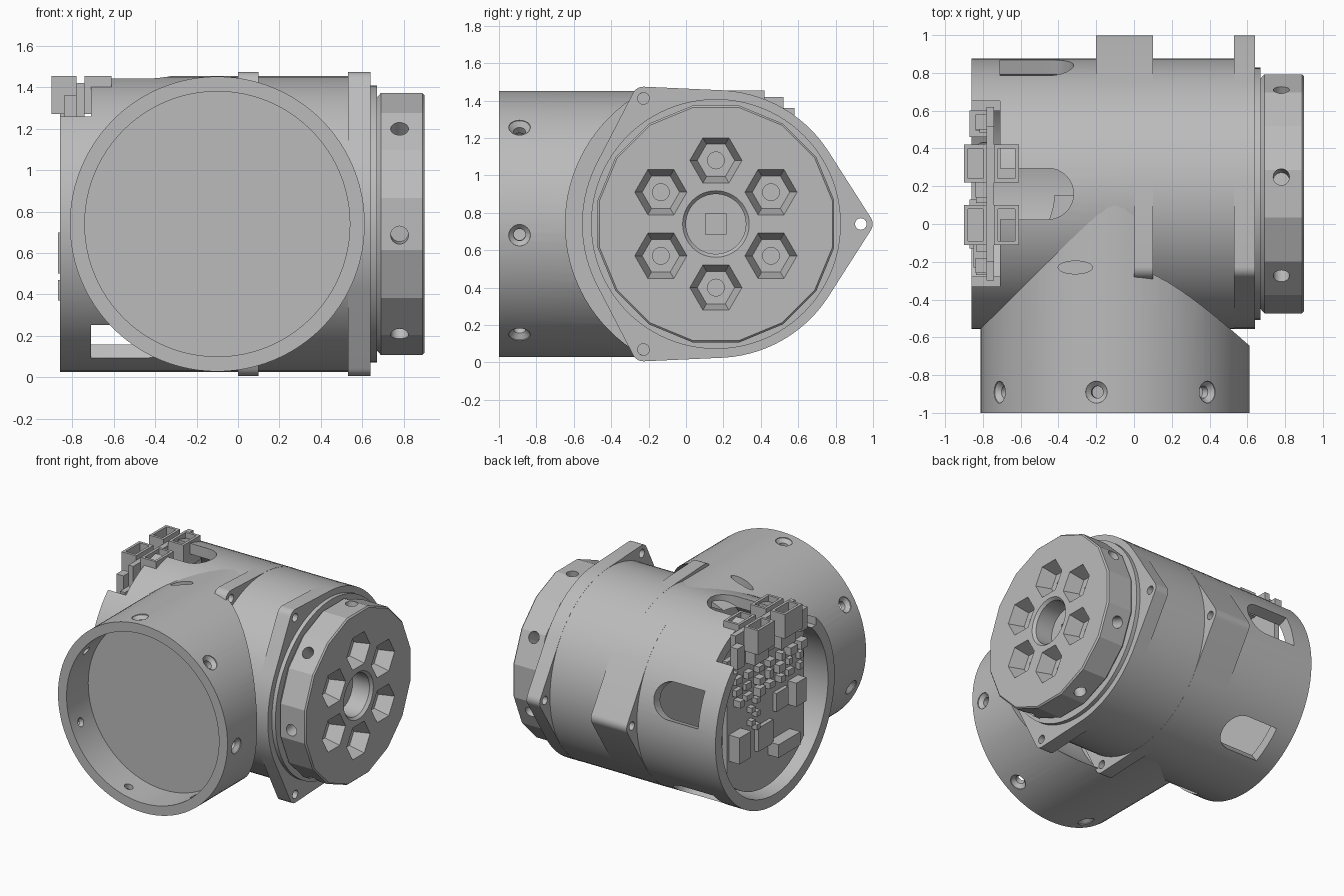
import bpy, bmesh, math, random
from mathutils import Matrix, Vector
from mathutils.geometry import convex_hull_2d

cube = bpy.data.objects.get("Cube")
if cube:
    bpy.data.objects.remove(cube, do_unlink=True)

CY, CZ, FX = 0.16, 0.74, -0.1      # main axis (y, z) and front tube axis x
R = 0.715
random.seed(4)

grey = bpy.data.materials.new("plain grey")
grey.use_nodes = True
COLOR = (0.5, 0.5, 0.5, 1)
grey.diffuse_color = COLOR
grey.node_tree.nodes["Principled BSDF"].inputs["Base Color"].default_value = COLOR


def ring(u, v, r, n=96, phase=0.0):
    return [(u + r * math.cos(phase + i * math.tau / n),
             v + r * math.sin(phase + i * math.tau / n)) for i in range(n)]


def rect(u0, u1, v0, v1):
    return [(u0, v0), (u1, v0), (u1, v1), (u0, v1)]


def loft(name, axis, *sections):
    """Closed solid through (position, outline) sections along an axis."""
    place = {"x": lambda p, u, v: (p, u, v),
             "y": lambda p, u, v: (u, p, v),
             "z": lambda p, u, v: (u, v, p)}[axis]
    bm = bmesh.new()
    loops = [[bm.verts.new(place(p, u, v)) for u, v in pts] for p, pts in sections]
    for a, b in zip(loops, loops[1:]):
        for i in range(len(a)):
            j = (i + 1) % len(a)
            bm.faces.new((a[i], a[j], b[j], b[i]))
    bm.faces.new(loops[0])
    bm.faces.new(loops[-1])
    bmesh.ops.recalc_face_normals(bm, faces=bm.faces)
    mesh = bpy.data.meshes.new(name)
    bm.to_mesh(mesh)
    bm.free()
    mesh.materials.append(grey)
    ob = bpy.data.objects.new(name, mesh)
    bpy.context.collection.objects.link(ob)
    return ob


def prism(name, axis, a, b, pts):
    return loft(name, axis, (a, pts), (b, pts))


def box(name, x0, x1, y0, y1, z0, z1):
    return prism(name, "z", z0, z1, rect(x0, x1, y0, y1))


def turn(ob, axis, angle, center):
    ob.data.transform(Matrix.Translation(center) @ Matrix.Rotation(angle, 4, axis))
    return ob


def cut(ob, *cutters, op="DIFFERENCE"):
    bpy.context.view_layer.objects.active = ob
    for c in cutters:
        m = ob.modifiers.new("cut", "BOOLEAN")
        m.operation, m.solver, m.object = op, "EXACT", c
        bpy.ops.object.modifier_apply(modifier=m.name)
        bpy.data.objects.remove(c, do_unlink=True)


def smooth(ob):
    bpy.ops.object.select_all(action="DESELECT")
    ob.select_set(True)
    bpy.context.view_layer.objects.active = ob
    bpy.ops.object.shade_smooth_by_angle(angle=math.radians(20))


def cavity():
    return prism("cutter", "x", -0.95, -0.2, ring(CY, CZ, 0.635))


# Main tube: hollow end, slots and a notch for the board
main_center = Vector((0, CY, CZ))
main_tube = prism("main_tube", "x", -0.86, 0.0, ring(CY, CZ, R))
cut(main_tube, cavity(), box("cutter", -0.95, -0.71, -0.33, 0.65, 1.2, 1.6))
slot = [(-0.71, -0.135)] + [(-0.455 + 0.135 * math.cos(t), 0.135 * math.sin(t))
        for t in [math.pi * (i / 16 - 0.5) for i in range(17)]] + [(-0.71, 0.135)]
for k in (0, 1, 2, 3):
    c = prism("cutter", "z", 0.45, 0.85, slot)
    cut(main_tube, turn(c, "X", -math.radians(72 * k), main_center))
smooth(main_tube)

# Front tube: recessed face, clearance beside the housing, countersunk screw holes
front_center = Vector((FX, -0.89, CZ))
front_tube = prism("front_tube", "y", -1, 0.15, ring(FX, CZ, 0.712))
cut(front_tube,
    prism("cutter", "y", -1.1, -0.74, ring(FX, CZ, 0.64)),
    prism("cutter", "x", 0.0, 1.0, ring(CY, CZ, 0.805)),
    cavity())
for k in range(7):
    c = loft("cutter", "z", (0.55, ring(0, 0, 0.032, 24)), (0.68, ring(0, 0, 0.032, 24)),
             (0.705, ring(0, 0, 0.058, 24)), (0.8, ring(0, 0, 0.058, 24)))
    cut(front_tube, turn(c, "Y", math.radians(-8 + k * 360 / 7), front_center))
# Narrow relief on the upper side
relief = loft("cutter", "z", (1.36, [(-0.31 + 2.7 * u, -0.23 + v) for u, v in ring(0, 0, 0.034, 32)]),
              (1.6, [(-0.31 + 2.7 * u, -0.23 + v) for u, v in ring(0, 0, 0.034, 32)]))
cut(front_tube, relief)
smooth(front_tube)

# Motor housing with two three-eared flanges
smooth(prism("motor_housing", "x", -0.01, 0.64, ring(CY, CZ, R)))
EARS = [(CY + 0.775 * math.cos(t), CZ + 0.775 * math.sin(t))
        for t in (0, math.tau / 3, -math.tau / 3)]


def flange(name, x0, x1, ears):
    pts = [p for e in ears for p in ring(*e, 0.063, 32)] + ring(CY, CZ, R + 0.001)
    hull = [pts[i] for i in convex_hull_2d([Vector(p) for p in pts])]
    ob = prism(name, "x", x0, x1, hull)
    cut(ob, *[prism("cutter", "x", x0 - 0.1, x1 + 0.1, ring(*e, 0.031, 24)) for e in ears])
    return ob


smooth(flange("outer_flange", 0.53, 0.64, EARS))
smooth(flange("inner_flange", 0.0, 0.1, EARS))
block = flange("rear_ear_block", -0.2, 0.0, EARS[:1])
cut(block, prism("cutter", "x", -0.3, 0.1, rect(-0.7, 0.5, 0, 1.5)))
smooth(block)

# Output hub: faceted drum with hexagonal pockets, bore and side holes
smooth(prism("hub_collar", "x", 0.63, 0.67, ring(CY, CZ, 0.668)))


def facet(r):
    return ring(CY, CZ, r, 16, math.pi / 16)


hub = loft("output_hub", "x", (0.66, facet(0.61)), (0.69, facet(0.645)),
           (0.89, facet(0.645)), (0.9, facet(0.635)))
for k in range(6):
    a = math.radians(90 + 60 * k)
    y, z = CY + 0.34 * math.cos(a), CZ + 0.34 * math.sin(a)
    cut(hub, loft("cutter", "x", (0.79, ring(y, z, 0.1, 6)), (0.91, ring(y, z, 0.143, 6))),
        prism("cutter", "x", 0.74, 0.8, ring(y, z, 0.045, 24)))
cut(hub, loft("cutter", "x", (0.74, ring(CY, CZ, 0.16, 48)), (0.88, ring(CY, CZ, 0.16, 48)),
              (0.91, ring(CY, CZ, 0.187, 48))),
    prism("cutter", "x", 0.69, 0.78, rect(CY - 0.055, CY + 0.055, CZ - 0.055, CZ + 0.055)))
for k in range(7):
    c = prism("cutter", "z", 0.5, 0.8, ring(0.78, 0, 0.043, 24))
    cut(hub, turn(c, "X", -math.radians(8 + k * 360 / 7), main_center))
smooth(hub)

# Circuit board: clipped disc with a tab at the top
BX = -0.78
board = prism("circuit_board", "x", BX, -0.74, ring(CY, CZ, 0.6, 64))
cut(board, box("cutter", -1, -0.5, CY + 0.46, 2, 0, 2), box("cutter", -1, -0.5, -2, CY - 0.46, 0, 2))
box("board_top", BX, -0.74, CY - 0.46, CY + 0.46, 1.0, 1.26)
box("board_tab", BX, -0.74, -0.2, 0.52, 1.25, 1.42)

# Open-topped sockets on both sides of the tab
for y0, y1 in ((-0.11, 0.1), (0.22, 0.42)):
    for x0, x1 in ((-0.9, BX), (-0.74, -0.61)):
        s = box("socket", x0, x1, y0, y1, 1.27, 1.455)
        cut(s, box("cutter", x0 + 0.02, x1 - 0.02, y0 + 0.02, y1 - 0.02, 1.31, 1.5))
    box("socket_foot", -0.86, BX, y0 + 0.02, y1 - 0.02, 1.17, 1.27)
for y in (-0.26, 0.14, 0.5):
    box("small_plug", -0.84, BX, y, y + 0.08, 1.2, 1.36)


# Chips: height off the board, then centre and half sizes
def chip(name, h, y, z, dy, dz):
    box(name, BX - h, BX + 0.005, y - dy, y + dy, z - dz, z + dz)


chip("large_chip", 0.03, 0.2, 0.55, 0.09, 0.09)
chip("side_chip", 0.09, 0.53, 0.6, 0.07, 0.1)
chip("lower_plug", 0.09, 0.0, 0.42, 0.13, 0.05)
chip("middle_chip", 0.03, 0.0, 0.75, 0.07, 0.07)
chip("edge_chip", 0.07, -0.17, 0.75, 0.06, 0.09)
for i in range(7):
    for z in (0.92, 1.0, 1.09):
        chip("small_part", random.uniform(0.025, 0.06), -0.23 + i * 0.125, z,
             random.uniform(0.02, 0.045), random.uniform(0.02, 0.033))
for i in range(5):
    chip("edge_part", 0.04, 0.3 + 0.06 * (i % 2), 0.66 + i * 0.05, 0.022, 0.02)
